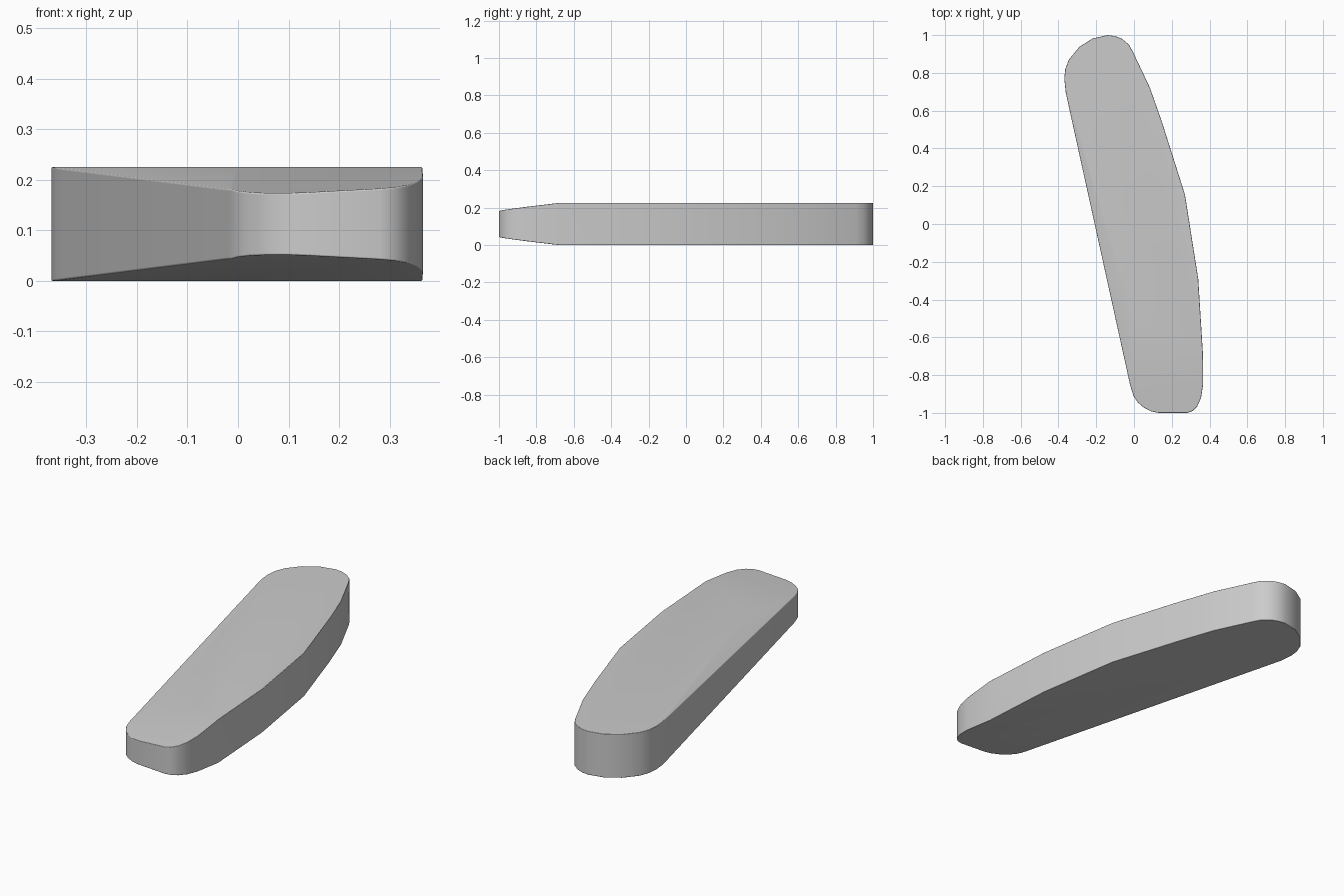
import bpy, bmesh
from mathutils import Vector

cube = bpy.data.objects.get("Cube")
if cube:
    bpy.data.objects.remove(cube)

HEIGHT = 0.225

grey = bpy.data.materials.new("warm_grey")
grey.use_nodes = True
GREY = (0.6, 0.6, 0.6, 1)
grey.diffuse_color = GREY
grey.node_tree.nodes["Principled BSDF"].inputs["Base Color"].default_value = GREY

# Plan outline, counter-clockwise from the front left corner
outline = [
    (-0.02, -0.855), (-0.003, -0.91), (0.02, -0.945), (0.053, -0.973), (0.09, -0.992), (0.13, -1),
    (0.28, -1), (0.31, -0.99), (0.335, -0.965), (0.355, -0.92), (0.366, -0.85),
    (0.365, -0.69), (0.34, -0.29), (0.27, 0.155), (0.148, 0.54), (0.085, 0.72),
    (-0.005, 0.91), (-0.027, 0.95), (-0.063, 0.98), (-0.1, 0.995), (-0.14, 1),
    (-0.22, 0.982), (-0.29, 0.937), (-0.345, 0.87), (-0.364, 0.82), (-0.369, 0.77), (-0.362, 0.7), (-0.347, 0.63),
]

# Extrude the outline into a slab
bm = bmesh.new()
base = bm.faces.new([bm.verts.new((x, y, 0)) for x, y in outline])
top = bmesh.ops.extrude_face_region(bm, geom=[base])["geom"]
bmesh.ops.translate(bm, vec=(0, 0, HEIGHT),
                    verts=[v for v in top if isinstance(v, bmesh.types.BMVert)])
bmesh.ops.recalc_face_normals(bm, faces=bm.faces)


def shave(point, normal):
    """Cut away everything outside a plane and close the cut."""
    cut = bmesh.ops.bisect_plane(bm, geom=bm.verts[:] + bm.edges[:] + bm.faces[:], dist=1e-5,
                                 plane_co=point, plane_no=normal, clear_outer=True)
    edges = [e for e in cut["geom_cut"] if isinstance(e, bmesh.types.BMEdge)]
    bmesh.ops.holes_fill(bm, edges=edges, sides=0)


# Tapered nose and long side chamfer, the same above and below
slopes = [Vector((-0.053, -0.12, 1)), Vector((-0.37, -0.109, 1))]
for slope in slopes:
    shave((0, -0.52, HEIGHT), slope)
    shave((0, -0.52, 0), Vector((slope.x, slope.y, -1)))
bmesh.ops.recalc_face_normals(bm, faces=bm.faces)

mesh = bpy.data.meshes.new("curved_slab")
bm.to_mesh(mesh)
bm.free()
mesh.materials.append(grey)
slab = bpy.data.objects.new("curved_slab", mesh)
bpy.context.collection.objects.link(slab)

# Rounded rims
bevel = slab.modifiers.new("rounded_rim", "BEVEL")
bevel.limit_method = "ANGLE"
bevel.angle_limit = 1.0
bevel.width = 0.02
bevel.segments = 4

bpy.context.view_layer.objects.active = slab
slab.select_set(True)
bpy.ops.object.shade_smooth_by_angle(angle=0.7)
